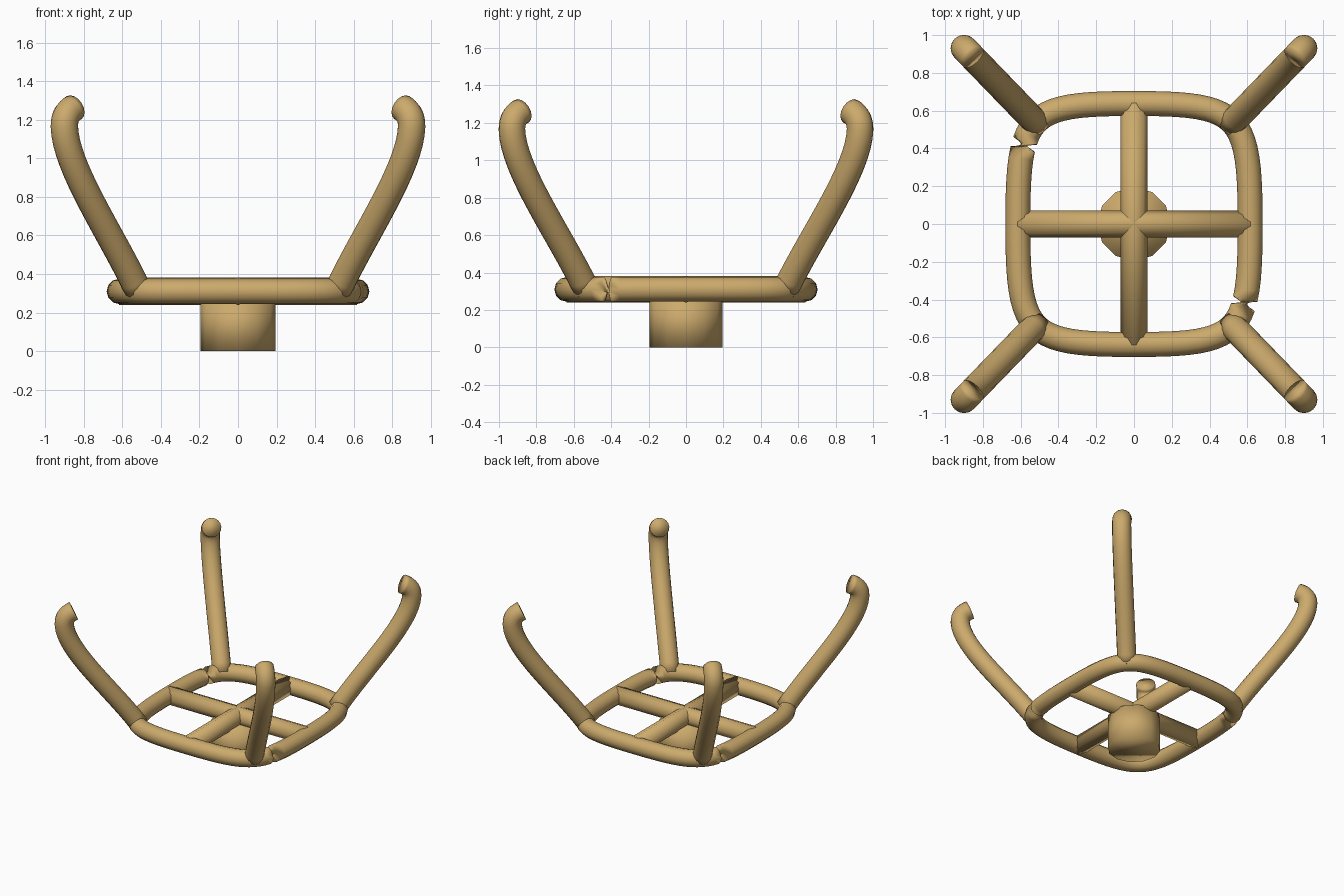
import bpy, bmesh, math
from mathutils import Vector

if "Cube" in bpy.data.objects:
    bpy.data.objects.remove(bpy.data.objects["Cube"])

wood = bpy.data.materials.new("tan")
wood.diffuse_color = (0.6, 0.4, 0.15, 1)
wood.use_nodes = True
wood.node_tree.nodes["Principled BSDF"].inputs["Base Color"].default_value = wood.diffuse_color


def bezier(p, n):
    """Sample a cubic bezier as n + 1 points."""
    p = [Vector(q) for q in p]
    out = []
    for i in range(n + 1):
        t = i / n
        s = 1 - t
        out.append(p[0]*s**3 + p[1]*3*s*s*t + p[2]*3*s*t*t + p[3]*t**3)
    return out


def tube(name, path, radius, side, sides=12, closed=False, flips=()):
    """Sweep a round section; 'side' gives the section's side axis per point.
    Between a flip index and the next ring the section turns half way round."""
    bm = bmesh.new()
    n = len(path)
    rings, turn = [], 0.0
    for i, p in enumerate(path):
        a, b = (path[i-1], path[(i+1) % n]) if closed else (path[max(i-1, 0)], path[min(i+1, n-1)])
        tan = (b - a).normalized()
        u = side(tan)
        v = tan.cross(u).normalized()
        if i in flips:
            turn += math.pi
        ring = []
        for k in range(sides):
            w = 2*math.pi*k/sides + turn
            ring.append(bm.verts.new(p + (u*math.cos(w) + v*math.sin(w))*radius))
        rings.append(ring)
    for i in range(n if closed else n - 1):
        r, q = rings[i], rings[(i+1) % n]
        for k in range(sides):
            j = (k+1) % sides
            bm.faces.new((r[k], r[j], q[j], q[k]))
    if not closed:
        bm.faces.new(rings[0][::-1])
        bm.faces.new(rings[-1])
    return finish(name, bm)


def finish(name, bm):
    for f in bm.faces:
        f.smooth = True
    me = bpy.data.meshes.new(name)
    bm.to_mesh(me)
    bm.free()
    me.materials.append(wood)
    ob = bpy.data.objects.new(name, me)
    bpy.context.collection.objects.link(ob)
    return ob


# Rounded-square ring, with a pinched half twist at two opposite corners
Z, A, B, H = 0.31, 0.615, 0.638, 0.92
SEG = 20
corners = [Vector((-A, 0, Z)), Vector((0, B, Z)), Vector((A, 0, Z)), Vector((0, -B, Z))]
centre = Vector((0, 0, Z))
loop = []
for i in range(4):
    p, q = corners[i], corners[(i+1) % 4]
    loop += bezier((p, p + (q - centre)*H, q + (p - centre)*H, q), SEG)[:-1]
tube("ring", loop, 0.066, lambda t: Vector((0, 0, 1)), 12, True, (7, 2*SEG + 7))

# Crossed bars with eight sides
for name, end in (("cross_bar_x", Vector((0.617, 0, 0))), ("cross_bar_y", Vector((0, 0.64, 0)))):
    tube(name, [centre - end, centre + end], 0.071, lambda t: Vector((0, 0, 1)), 8)

# Hub below the crossing
bm = bmesh.new()
bmesh.ops.create_cone(bm, cap_ends=True, segments=12, radius1=0.195, radius2=0.195, depth=0.27)
bmesh.ops.translate(bm, verts=bm.verts, vec=(0, 0, 0.135))
finish("hub", bm)

# Four curved arms, hooked inwards at the tip
profile = bezier(((0.515, 0.31, 0), (0.65, 0.60, 0), (0.895, 0.95, 0), (0.90, 1.165, 0)), 16)
profile += bezier(((0.90, 1.165, 0), (0.90, 1.205, 0), (0.89, 1.24, 0), (0.85, 1.262, 0)), 8)[1:]
for sx in (-1, 1):
    for sy in (-1, 1):
        across = Vector((-sy*1.03, sx, 0)).normalized()
        path = [Vector((sx*p.x, sy*p.x*1.034, p.y)) for p in profile]
        name = ("front" if sy < 0 else "back") + ("_left" if sx < 0 else "_right") + "_arm"
        tube(name, path, 0.071, lambda t: across, 16)
